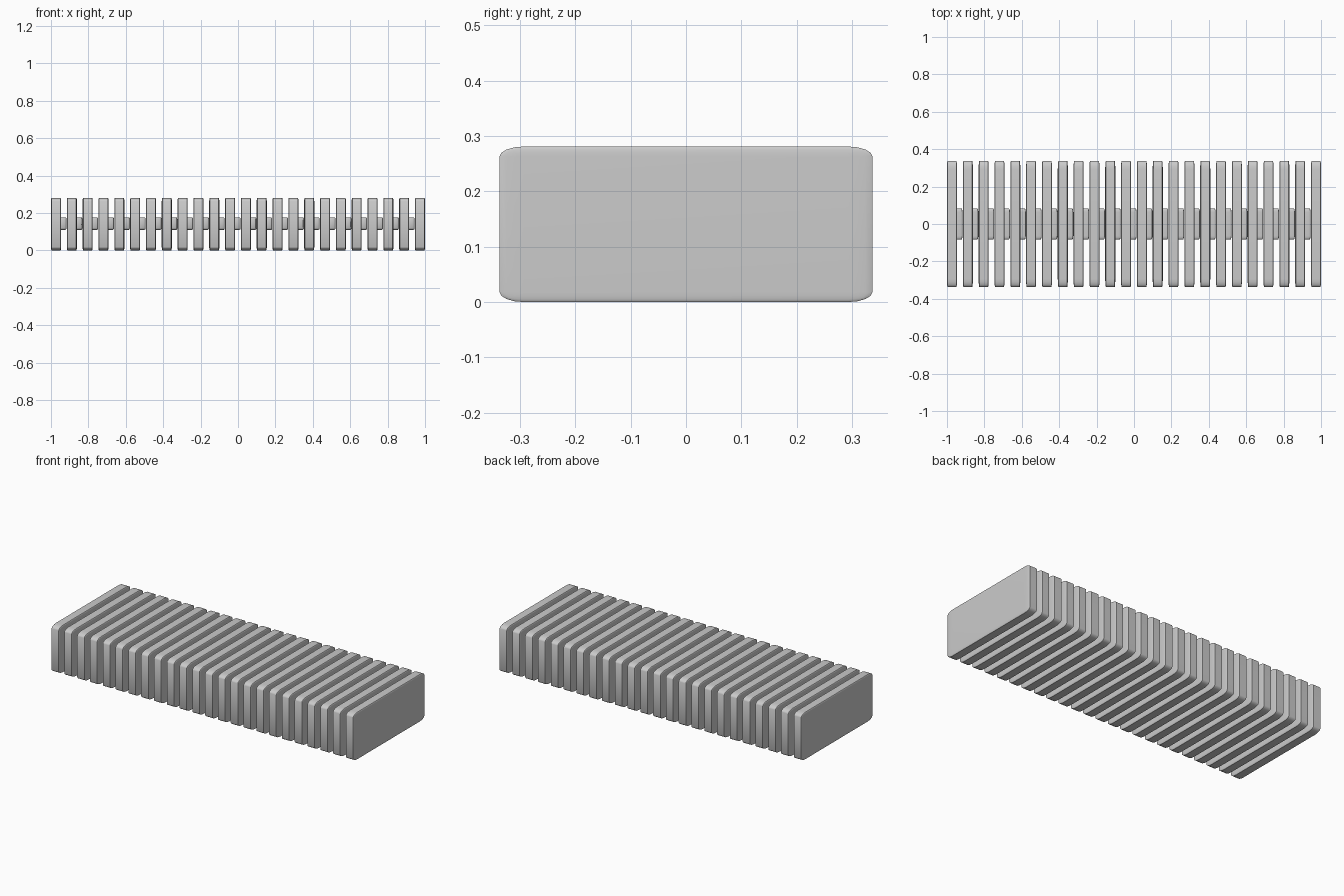
import bpy, math

if "Cube" in bpy.data.objects:
    bpy.data.objects.remove(bpy.data.objects["Cube"])

COUNT = 24
WIDTH = 0.054
PITCH = (2.0 - WIDTH) / (COUNT - 1)


def rounded_block(name, size, centre, bevel, copies):
    """Unit cube bevelled then stretched, repeated along x."""
    bpy.ops.mesh.primitive_cube_add(size=1)
    ob = bpy.context.object
    ob.name = name
    mod = ob.modifiers.new("bevel", "BEVEL")
    mod.width = bevel
    mod.segments = 4
    bpy.ops.object.modifier_apply(modifier=mod.name)
    ob.scale = size
    ob.location = centre
    bpy.ops.object.transform_apply(location=False, rotation=False, scale=True)
    bpy.ops.object.shade_smooth_by_angle(angle=math.radians(40))
    arr = ob.modifiers.new("row", "ARRAY")
    arr.count = copies
    arr.use_relative_offset = False
    arr.use_constant_offset = True
    arr.constant_offset_displace = (PITCH, 0, 0)
    return ob


# Row of thin upright plates
x0 = -1 + WIDTH / 2
rounded_block("plates", (WIDTH, 0.674, 0.281), (x0, 0, 0.1405), 0.065, COUNT)

# Small spacer tabs on the right side of every plate but the last
left, right = x0 + 0.005, x0 + WIDTH / 2 + 0.029
rounded_block("spacer_tabs", (right - left, 0.166, 0.066),
              ((left + right) / 2, 0, 0.143), 0.12, COUNT - 1)
